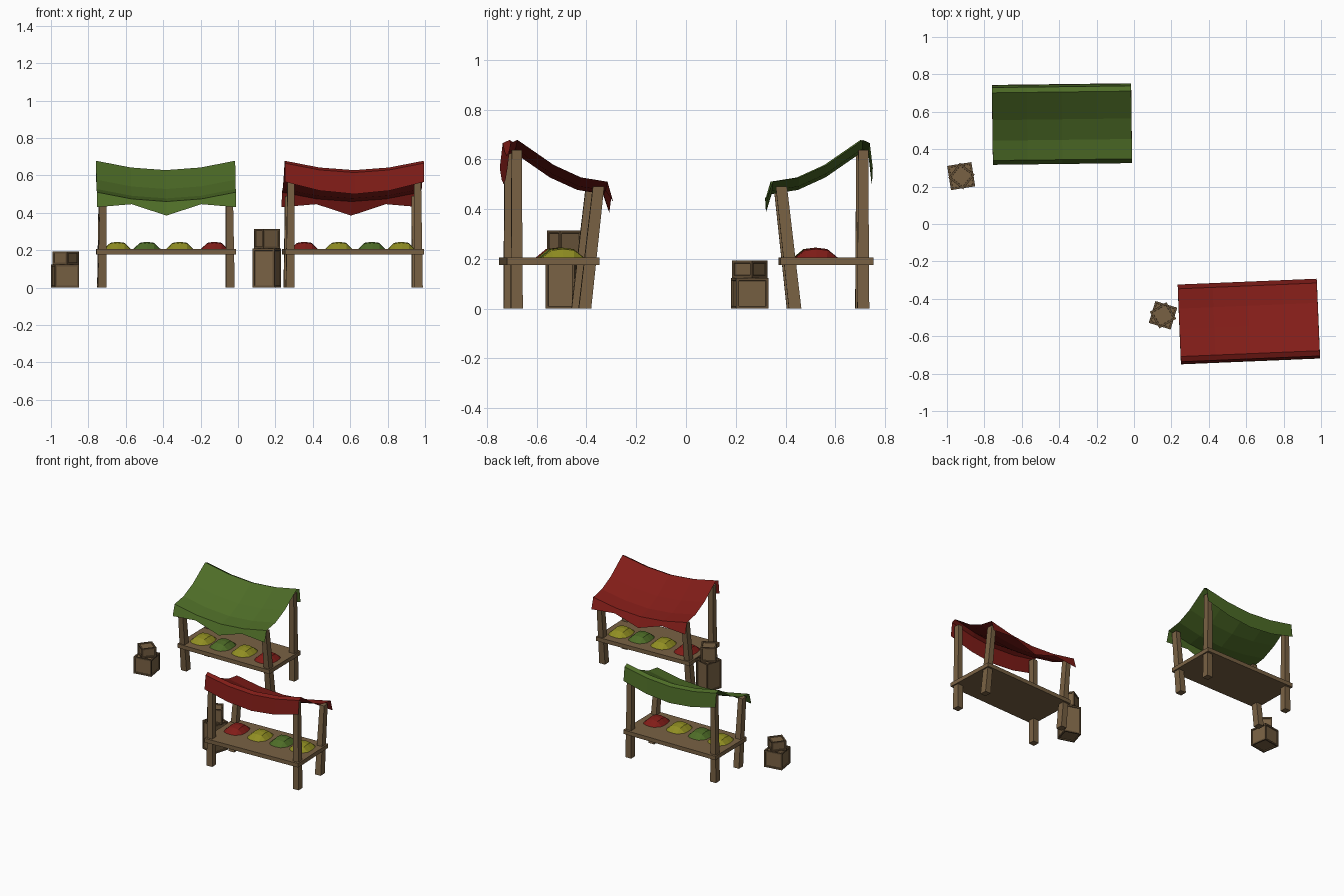
import bpy, bmesh, math
from mathutils import Matrix, Vector

if "Cube" in bpy.data.objects:
    bpy.data.objects.remove(bpy.data.objects["Cube"])


def material(name, rgb):
    m = bpy.data.materials.new(name)
    m.diffuse_color = (*rgb, 1)
    m.use_nodes = True
    m.node_tree.nodes["Principled BSDF"].inputs["Base Color"].default_value = m.diffuse_color
    return m


WOOD = material("wood", (0.19, 0.12, 0.057))
DARK = material("dark_wood", (0.12, 0.075, 0.036))
GREEN = material("green", (0.075, 0.15, 0.02))
RED = material("red", (0.22, 0.012, 0.009))
YELLOW = material("yellow", (0.28, 0.27, 0.016))


def finish(name, bm, mats, matrix):
    bmesh.ops.transform(bm, matrix=matrix, verts=bm.verts)
    me = bpy.data.meshes.new(name)
    bm.to_mesh(me)
    bm.free()
    for m in mats:
        me.materials.append(m)
    ob = bpy.data.objects.new(name, me)
    bpy.context.collection.objects.link(ob)
    return ob


def box(name, lo, hi, size_lo, size_hi, matrix):
    """Box between two end centres, tapering and leaning as needed."""
    bm = bmesh.new()
    bmesh.ops.create_cube(bm, size=1)
    for v in bm.verts:
        c, s = (hi, size_hi) if v.co.z > 0 else (lo, size_lo)
        v.co = Vector((c[0] + v.co.x * s[0], c[1] + v.co.y * s[1], c[2]))
    return finish(name, bm, [WOOD], matrix)


def grid(name, rows, mat, matrix):
    """Sheet through rows of points."""
    bm = bmesh.new()
    vs = [[bm.verts.new(p) for p in row] for row in rows]
    for a, b in zip(vs, vs[1:]):
        for i in range(len(a) - 1):
            bm.faces.new((a[i], a[i + 1], b[i + 1], b[i]))
    return finish(name, bm, [mat], matrix)


def canopy(name, mat, matrix):
    # side profile from low front hem to high back hem: y, z
    profile = [(-0.213, 0.43), (-0.19, 0.51), (-0.084, 0.527), (0.026, 0.577),
               (0.172, 0.678), (0.2, 0.665), (0.212, 0.565)]
    sag = [0, 0.036, 0.05, 0.036, 0]
    front_sag = [0, -0.016, 0.045, -0.016, 0]
    rows = []
    for r, (y, z) in enumerate(profile):
        drop = front_sag if r == 0 else sag
        k = 1.3 if r == len(profile) - 1 else 1
        rows.append([((i - 2) * 0.186, y, z - drop[i] * k) for i in range(5)])
    grid(name, rows, mat, matrix)


def produce(name, x, mat, matrix):
    # low pillow-shaped heap with rounded corners
    n, rows = 4, []
    for j in range(n + 1):
        v = j / n * 2 - 1
        row = []
        for i in range(n + 1):
            u = i / n * 2 - 1
            pull = 1 - 0.2 * u * u * v * v
            h = math.sqrt(max(0, (1 - u * u) * (1 - v * v)))
            row.append((x + u * 0.077 * pull, -0.014 + v * 0.09 * pull, 0.202 + 0.043 * h))
        rows.append(row)
    grid(name, rows, mat, matrix)


def stall(label, mat, x, y, degrees):
    M = Matrix.Translation((x, y, 0)) @ Matrix.Rotation(math.radians(degrees), 4, 'Z')
    canopy(label + "_canopy", mat, M)
    table = (0.745, 0.372)
    box(label + "_table", (0, 0.028, 0.176), (0, 0.028, 0.205), table, table, M)
    for side, s in (("left", -1), ("right", 1)):
        box(f"{label}_back_post_{side}", (s * 0.343, 0.174, 0), (s * 0.338, 0.174, 0.637),
            (0.046, 0.048), (0.036, 0.04), M)
        box(f"{label}_front_post_{side}", (s * 0.343, -0.1, 0), (s * 0.338, -0.155, 0.49),
            (0.046, 0.05), (0.036, 0.045), M)
    heaps = ((-0.26, YELLOW), (-0.102, GREEN), (0.074, YELLOW), (0.259, RED))
    for i, (px, m) in enumerate(heaps):
        produce(f"{label}_produce_{i + 1}", px, m, M)


def crate(name, x, y, z, width, height, degrees):
    # cube with a recessed panel in every face
    bm = bmesh.new()
    bmesh.ops.create_cube(bm, size=1)
    bmesh.ops.scale(bm, vec=(width, width, height), verts=bm.verts)
    faces = bm.faces[:]
    bmesh.ops.inset_individual(bm, faces=faces, thickness=0.015, depth=0)
    for f in bm.faces:
        f.material_index = 1
    for f in faces:
        f.material_index = 0
    bmesh.ops.inset_individual(bm, faces=faces, thickness=0.001, depth=-0.006)
    M = Matrix.Translation((x, y, z + height / 2)) @ Matrix.Rotation(math.radians(degrees), 4, 'Z')
    finish(name, bm, [WOOD, DARK], M)


# the two stalls, back to back across the lane
stall("green_stall", GREEN, -0.385, 0.534, 0.7)
stall("red_stall", RED, 0.614, -0.521, 182.4)

# stacked crates beside each stall
crate("small_crate_lower", -0.924, 0.256, 0, 0.131, 0.123, 9)
crate("small_crate_upper", -0.922, 0.256, 0.123, 0.101, 0.07, 52)
crate("tall_crate_lower", 0.155, -0.488, 0, 0.122, 0.208, -17)
crate("tall_crate_upper", 0.155, -0.488, 0.208, 0.103, 0.106, 30)
